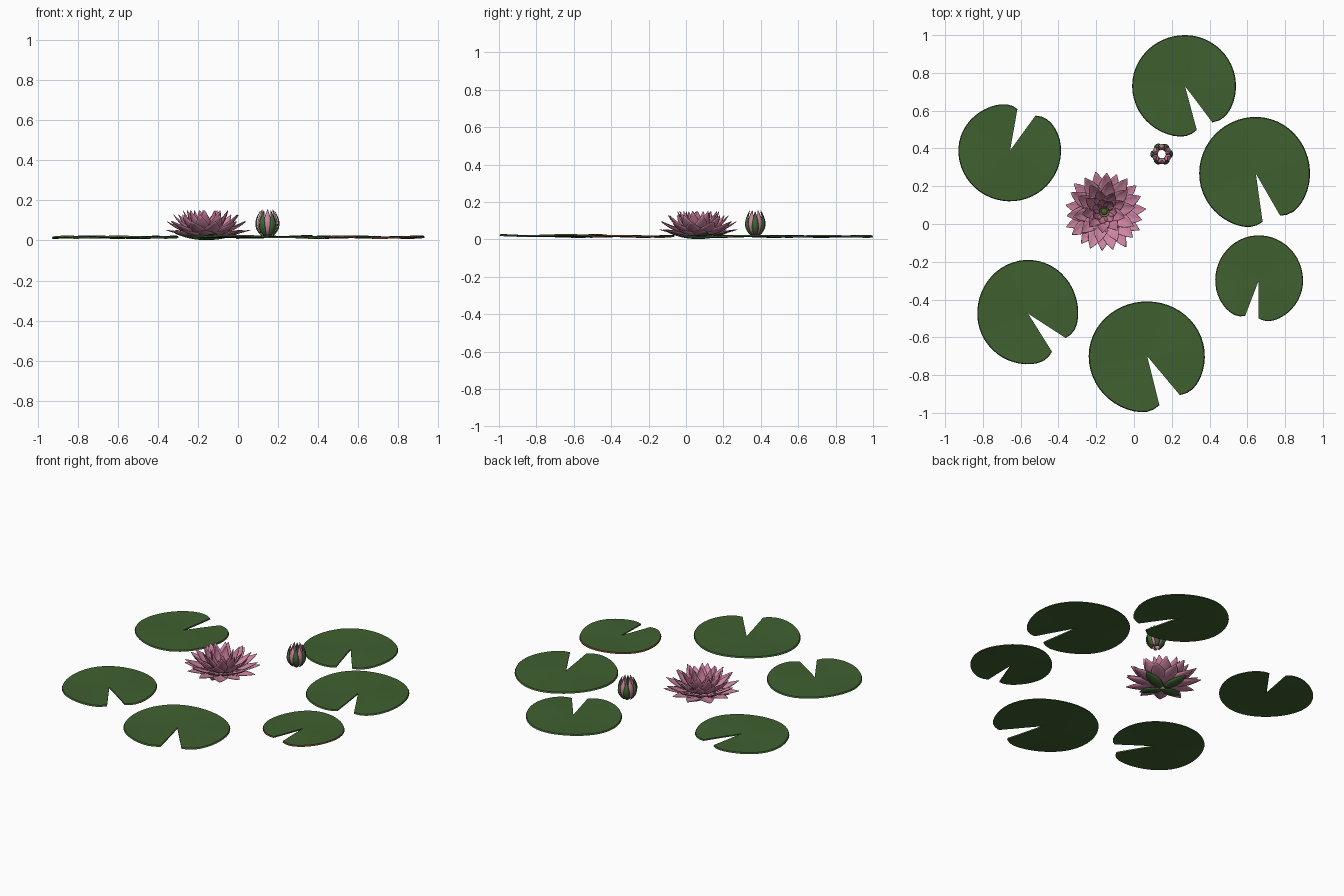
import bpy, bmesh, math, random
from mathutils import Vector

if "Cube" in bpy.data.objects:
    bpy.data.objects.remove(bpy.data.objects["Cube"])

random.seed(4)


def material(name, rgb):
    m = bpy.data.materials.new(name)
    m.diffuse_color = (*rgb, 1)
    m.use_nodes = True
    m.node_tree.nodes["Principled BSDF"].inputs["Base Color"].default_value = m.diffuse_color
    return m


PAD = material("pad_green", (0.05, 0.118, 0.03))
RIM = material("rim_red_brown", (0.17, 0.05, 0.025))
SEPAL = material("sepal_green", (0.05, 0.13, 0.035))
PINK = material("petal_pink", (0.62, 0.235, 0.365))
DEEP = material("inner_petal_pink", (0.55, 0.19, 0.31))
GOLD = material("stamen_gold", (0.5, 0.33, 0.08))


def finish(bm, name, mats):
    me = bpy.data.meshes.new(name)
    bm.to_mesh(me)
    bm.free()
    for m in mats:
        me.materials.append(m)
    ob = bpy.data.objects.new(name, me)
    bpy.context.collection.objects.link(ob)
    bpy.ops.object.select_all(action='DESELECT')
    ob.select_set(True)
    bpy.context.view_layer.objects.active = ob
    bpy.ops.object.shade_smooth_by_angle(angle=math.radians(35))
    return ob


# Lily pad: notched, gently rippled disc with its apex at the notch
def pad(name, x, y, radii, notch, rim=None, lift=0.0):
    left, right, down, up = radii
    a0, a1 = (math.radians(a) for a in notch)
    segs, rings, thick = 48, (0.35, 0.7, 1.0), 0.008
    phase = random.uniform(0, 6.28)
    bm = bmesh.new()

    def layer(offset, scale):
        apex = bm.verts.new((x, y, 0.012 + offset))
        rows = []
        for f in rings:
            row = []
            for i in range(segs + 1):
                a = a0 + (a1 - a0) * i / segs
                c, s = math.cos(a), math.sin(a)
                r = c * c * (right if c > 0 else left) + s * s * (up if s > 0 else down)
                edge = max(0.0, min(a - a0, a1 - a))
                r *= 1 - 0.11 * math.exp(-(edge / 0.16) ** 1.3)
                r *= f * (scale if f == 1 else 1)
                z = 0.012 + offset + f * f * (lift + 0.004 * math.sin(3 * a + phase))
                row.append(bm.verts.new((x + r * c, y + r * s, z)))
            rows.append(row)
        return apex, rows

    top, bottom = layer(thick, 0.985), layer(0, 1.0)
    for apex, rows in (top, bottom):
        for i in range(segs):
            bm.faces.new((apex, rows[0][i], rows[0][i + 1]))
            for p, q in zip(rows, rows[1:]):
                bm.faces.new((p[i], q[i], q[i + 1], p[i + 1]))
    for i in range(segs):
        t, b = top[1][-1], bottom[1][-1]
        bm.faces.new((b[i], b[i + 1], t[i + 1], t[i])).material_index = 1
    for e in (0, -1):   # walls of the notch
        t = [top[0]] + [r[e] for r in top[1]]
        b = [bottom[0]] + [r[e] for r in bottom[1]]
        for k in range(len(t) - 1):
            bm.faces.new((t[k], t[k + 1], b[k + 1], b[k]))
    bmesh.ops.recalc_face_normals(bm, faces=bm.faces)
    finish(bm, name, [PAD, rim or PAD])


pad("pad_back", 0.27, 0.73, (.28, .27, .27, .27), (-53, 285))
pad("pad_right", 0.645, 0.267, (.30, .287, .29, .30), (-60, 278))
pad("pad_small", 0.66, -0.30, (.23, .235, .225, .24), (-90, 249), RIM)
pad("pad_front", 0.07, -0.70, (.31, .305, .30, .29), (-50, 284), None, 0.004)
pad("pad_front_left", -0.56, -0.475, (.27, .265, .268, .285), (-33, 302))
pad("pad_back_left", -0.656, 0.389, (.274, .27, .269, .25), (80, 414))


# Ring of pointed petals swept along a curve from base through bend to tip
def petal_ring(name, centre, count, start, base, bend, tip, half, cup, mat,
               jitter=0.04, thick=0.002):
    bm = bmesh.new()
    n = 8
    for k in range(count):
        a = math.radians(start + 360 * k / count) + random.uniform(-jitter, jitter)
        size = 1 + random.uniform(-jitter, jitter)
        out = Vector((math.cos(a), math.sin(a), 0))
        side = Vector((-math.sin(a), math.cos(a), 0))
        rows = []
        for i in range(n + 1):
            t = i / n
            r, z = ((1 - t) ** 2 * base[j] + 2 * t * (1 - t) * bend[j] + t * t * tip[j]
                    for j in (0, 1))
            dr, dz = ((1 - t) * (bend[j] - base[j]) + t * (tip[j] - bend[j])
                      for j in (0, 1))
            nrm = (out * -dz + Vector((0, 0, dr))).normalized()
            bulge = max(0.0, math.sin(math.pi * (0.12 + 0.88 * t)))
            w = half * max(0.04, bulge ** 0.85)
            p = Vector((*centre, z)) + out * r * size
            rows.append([bm.verts.new(p + side * w * s + nrm * cup * w * s * s)
                         for s in (-1, -0.5, 0, 0.5, 1)])
        for p, q in zip(rows, rows[1:]):
            for j in range(4):
                bm.faces.new((p[j], q[j], q[j + 1], p[j + 1]))
    ob = finish(bm, name, [mat])
    mod = ob.modifiers.new("thickness", 'SOLIDIFY')
    mod.thickness = thick
    mod.offset = 0


# Open flower: green sepals, then petal tiers rising towards the middle
F = (-0.157, 0.065)
petal_ring("flower_sepals", F, 4, 15, (.015, .003), (.09, .004), (.165, .035),
           .036, .25, SEPAL, 0.02)
petal_ring("petals_outer", F, 11, 5, (.02, .02), (.12, .02), (.213, .052),
           .042, .25, PINK)
petal_ring("petals_second", F, 11, 21, (.02, .024), (.13, .03), (.207, .095),
           .042, .3, PINK)
petal_ring("petals_third", F, 10, 8, (.02, .028), (.115, .04), (.165, .128),
           .038, .35, PINK)
petal_ring("petals_fourth", F, 9, 25, (.018, .03), (.085, .05), (.115, .15),
           .034, .4, DEEP)
petal_ring("petals_inner", F, 7, 0, (.015, .03), (.065, .06), (.068, .15),
           .027, .4, DEEP)
petal_ring("stamens", F, 10, 0, (.012, .03), (.035, .05), (.024, .085),
           .006, .2, GOLD)

# Flower heart
bm = bmesh.new()
bmesh.ops.create_uvsphere(bm, u_segments=16, v_segments=8, radius=0.018)
for v in bm.verts:
    v.co = Vector((F[0] + v.co.x, F[1] + v.co.y, 0.035 + v.co.z * 0.8))
finish(bm, "flower_heart", [SEPAL])

# Closed bud: pink petals inside a ring of narrow green sepals
B = (0.147, 0.37)
petal_ring("bud_petals", B, 6, 30, (.022, .024), (.078, .07), (.03, .154),
           .022, .4, PINK, 0.02)
petal_ring("bud_sepals", B, 6, 0, (.024, .02), (.088, .07), (.034, .148),
           .017, .4, SEPAL, 0.02)
